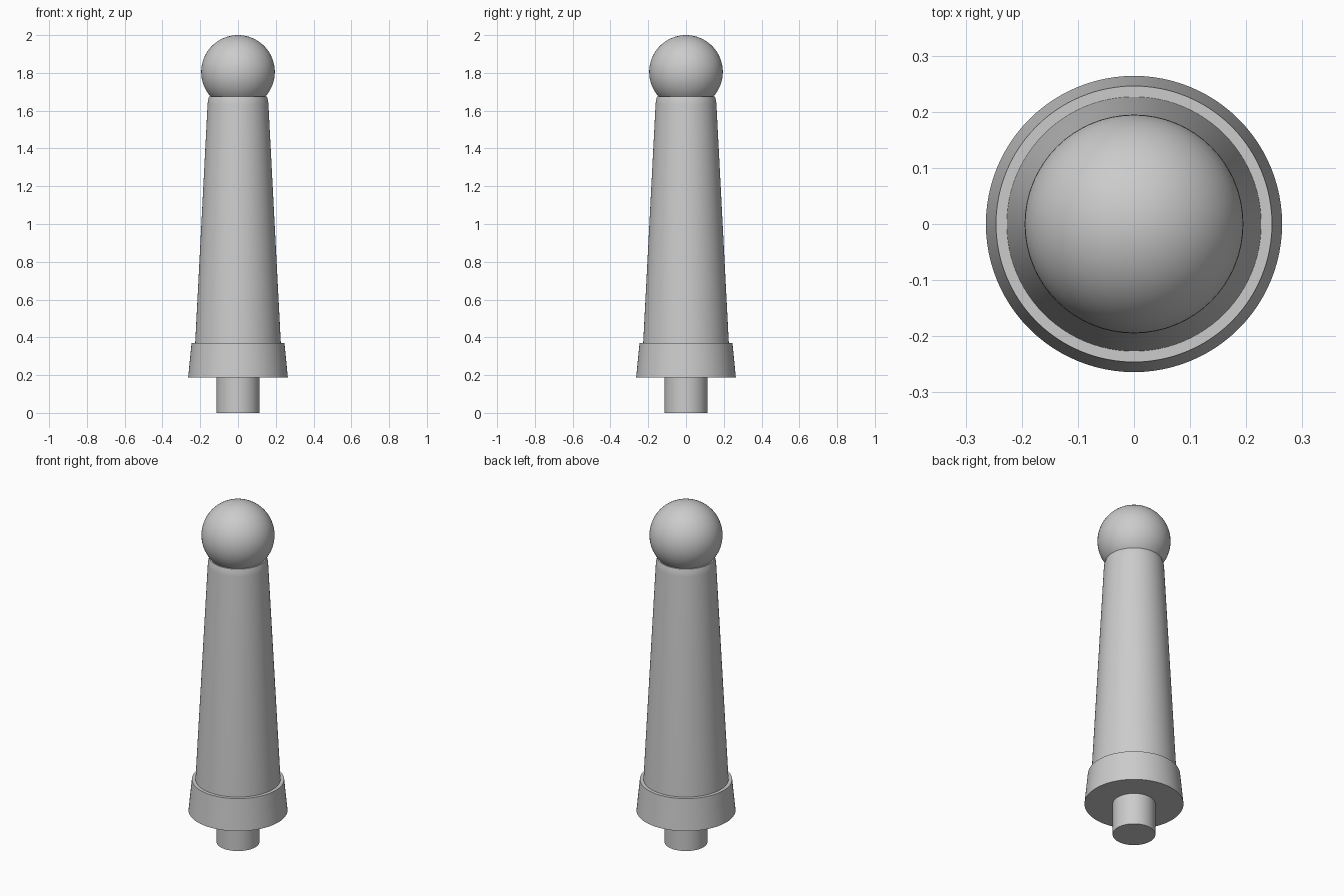
import bpy, bmesh, math
from mathutils import Matrix

cube = bpy.data.objects.get("Cube")
if cube:
    bpy.data.objects.remove(cube, do_unlink=True)

grey = bpy.data.materials.new("light_grey")
grey.use_nodes = True
colour = (0.6, 0.6, 0.6, 1)
grey.diffuse_color = colour
grey.node_tree.nodes["Principled BSDF"].inputs["Base Color"].default_value = colour


def finish(name, bm):
    mesh = bpy.data.meshes.new(name)
    bm.to_mesh(mesh)
    bm.free()
    mesh.materials.append(grey)
    obj = bpy.data.objects.new(name, mesh)
    bpy.context.collection.objects.link(obj)
    bpy.ops.object.select_all(action="DESELECT")
    obj.select_set(True)
    bpy.context.view_layer.objects.active = obj
    bpy.ops.object.shade_smooth_by_angle(angle=math.radians(30))
    return obj


def turned(name, profile, sides=96):
    """Solid of revolution from (radius, height) points, capped at both ends."""
    bm = bmesh.new()
    rings = [[bm.verts.new((r * math.cos(a), r * math.sin(a), z))
              for a in (math.tau * i / sides for i in range(sides))]
             for r, z in profile]
    for low, high in zip(rings, rings[1:]):
        for i in range(sides):
            j = (i + 1) % sides
            bm.faces.new((low[i], low[j], high[j], high[i]))
    bm.faces.new(rings[0][::-1])
    bm.faces.new(rings[-1])
    return finish(name, bm)


# Mounting peg, flared collar and tapered shaft with an eased top edge
turned("mounting_peg", [(0.114, 0), (0.114, 0.19)])
turned("collar", [(0.264, 0.187), (0.246, 0.37)])
turned("tapered_shaft", [(0.227, 0.365), (0.161, 1.635), (0.159, 1.655),
                         (0.153, 1.676)])

# Ball finial
ball = bmesh.new()
bmesh.ops.create_uvsphere(ball, u_segments=64, v_segments=32, radius=0.195,
                          matrix=Matrix.Translation((0, 0, 1.805)))
finish("ball_finial", ball)
